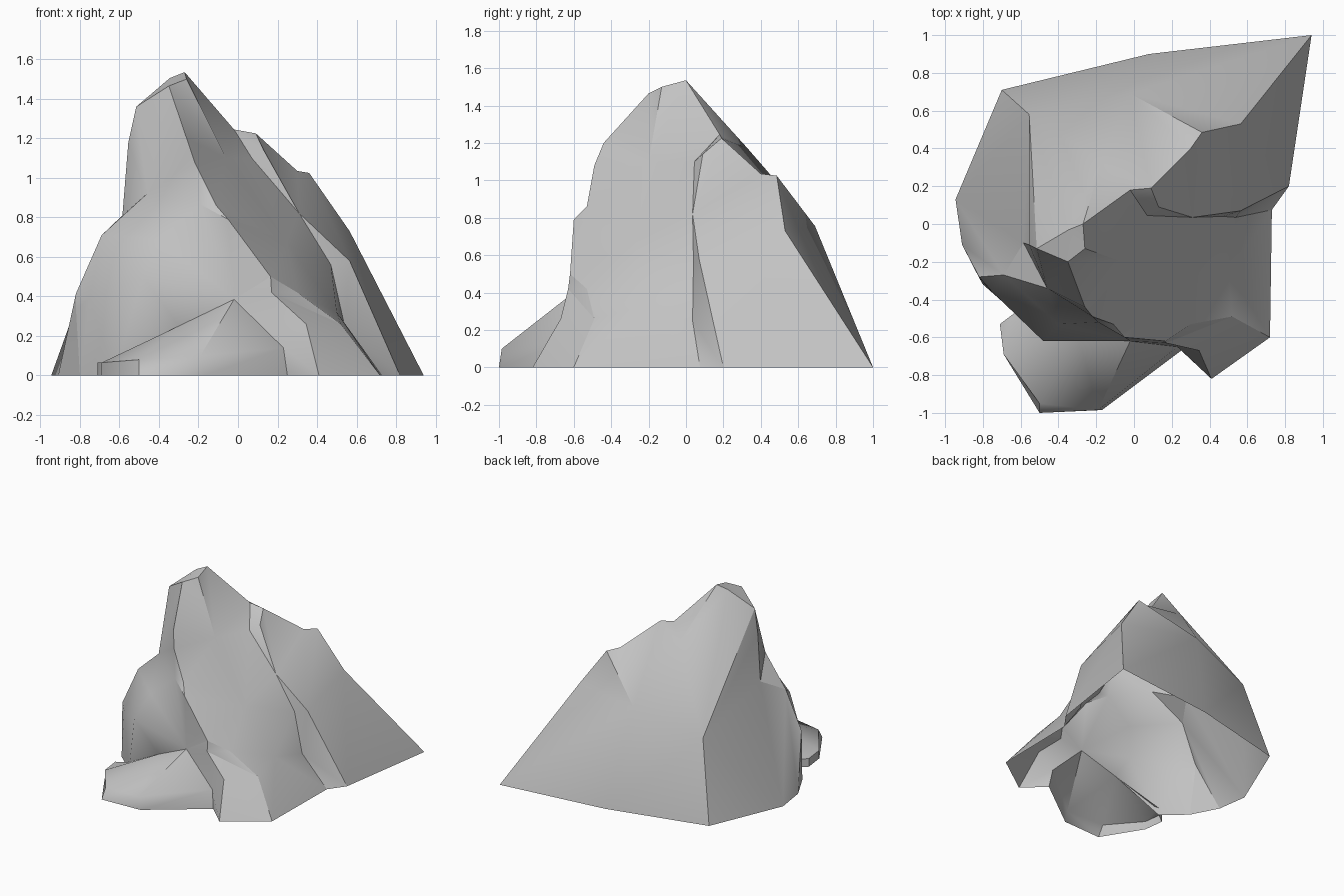
import bpy
import bmesh
import math
from mathutils import Vector

old = bpy.data.objects.get("Cube")
if old:
    bpy.data.objects.remove(old, do_unlink=True)

stone = bpy.data.materials.new("grey_stone")
stone.use_nodes = True
grey = (0.54, 0.54, 0.54, 1.0)
stone.diffuse_color = grey
shader = stone.node_tree.nodes["Principled BSDF"]
shader.inputs["Base Color"].default_value = grey
shader.inputs["Roughness"].default_value = 0.9


def facets(name, core, *polygons):
    """One rock face from polygons with shared corners, turned away from core."""
    bm = bmesh.new()
    corners = {}
    for polygon in polygons:
        for point in polygon:
            if point not in corners:
                corners[point] = bm.verts.new(point)
        bm.faces.new([corners[point] for point in polygon])
    bmesh.ops.triangulate(bm, faces=bm.faces[:])
    bmesh.ops.recalc_face_normals(bm, faces=bm.faces[:])
    outward = sum(f.normal.dot(f.calc_center_median() - Vector(core)) * f.calc_area()
                  for f in bm.faces)
    if outward < 0:
        bmesh.ops.reverse_faces(bm, faces=bm.faces[:])
    mesh = bpy.data.meshes.new(name)
    bm.to_mesh(mesh)
    bm.free()
    mesh.materials.append(stone)
    ob = bpy.data.objects.new(name, mesh)
    bpy.context.collection.objects.link(ob)
    bpy.ops.object.select_all(action='DESELECT')
    ob.select_set(True)
    bpy.context.view_layer.objects.active = ob
    bpy.ops.object.shade_smooth_by_angle(angle=math.radians(42))


def fan(hub, *rim):
    """Triangles from a hub point to every side of an open rim."""
    return [(hub, a, b) for a, b in zip(rim, rim[1:])]


heart = (-0.05, 0.0, 0.3)

# Summit
peak = (-0.27, 0, 1.535)
summit_back = (-0.345, -0.03, 1.505)
summit_left = (-0.515, -0.13, 1.36)
summit_front = (-0.35, -0.2, 1.465)
summit_right = (-0.26, -0.13, 1.5)

# Back crest and spur
saddle = (-0.02, 0.18, 1.245)
shoulder = (0.09, 0.19, 1.225)
crest_dip = (0.3, 0.4, 1.035)
crest_end = (0.36, 0.485, 1.025)
spur = (0.565, 0.53, 0.73)
tip = (0.94, 1, 0)
back_mid = (-0.17, 0.33, 1.17)
back_hollow = (-0.02, 0.69, 0.755)
back_foot = (0.08, 0.9, 0)
corner = (-0.555, 0.58, 0.61)
corner_foot = (-0.7, 0.71, 0)

# Step running down the right side
upper_a = (0.13, 0.09, 1.14)
upper_b = (0.565, 0.07, 0.58)
upper_foot = (0.82, 0.2, 0)
lower_a = (0.07, 0.045, 1.1)
lower_b = (0.31, 0.035, 0.82)
lower_c = (0.47, 0.04, 0.56)
lower_d = (0.54, 0.035, 0.25)
lower_foot = (0.73, 0.075, 0)

# Middle of the right slope
slope_high = (-0.06, -0.2, 1.1)
slope_mid = (0.25, -0.27, 0.67)
slope_low = (0.5, -0.25, 0.32)

# Left side
neck = (-0.555, -0.11, 1.18)
nook = (-0.585, -0.1, 0.81)
bulge = (-0.69, -0.27, 0.71)
lip = (-0.82, -0.28, 0.415)
notch = (-0.75, -0.36, 0.39)
under_lip = (-0.82, -0.285, 0.335)
left_foot = (-0.945, 0.13, 0)
left_toe = (-0.91, -0.11, 0)

# Front
rib_top = (-0.26, -0.44, 1.2)
rib_fork = (-0.22, -0.49, 1.08)
rib_mid = (-0.19, -0.52, 0.865)
rib_ledge = (-0.11, -0.53, 0.86)
rib_low = (-0.05, -0.6, 0.79)
rib_end = (0.165, -0.62, 0.5)
cheek = (-0.46, -0.34, 0.92)
brow = (-0.4, -0.53, 0.69)
chin = (-0.48, -0.62, 0.5)
front_toe = (-0.8, -0.32, 0)
front_foot = (-0.63, -0.47, 0)

# Boulders at the foot
knob = (-0.02, -0.62, 0.385)
knob_back = (-0.3, -0.57, 0.25)
slab_back = (-0.63, -0.47, 0.06)
slab_left = (-0.71, -0.53, 0.065)
slab_side = (-0.69, -0.69, 0.065)
slab_front = (-0.5, -0.95, 0.08)
slab_right = (-0.19, -0.985, 0.1)
gully = (0.23, -0.65, 0.14)
gully_foot = (0.25, -0.67, 0)
block_top = (0.345, -0.67, 0.26)
block_back = (0.17, -0.63, 0.42)
block_foot = (0.41, -0.82, 0)
block_ridge = (0.3, -0.53, 0.42)
block_low = (0.52, -0.49, 0.26)
right_foot = (0.72, -0.6, 0)

facets("summit_cap", heart,
       (peak, summit_back, summit_left, summit_front, summit_right))

facets("back_slope", heart,
       (summit_back, summit_left, corner),
       (corner, corner_foot, back_foot),
       (corner, back_foot, back_hollow),
       (back_hollow, back_foot, tip),
       (back_hollow, tip, spur),
       (back_hollow, spur, crest_end),
       (back_hollow, crest_end, crest_dip, shoulder),
       *fan(back_mid, back_hollow, shoulder, saddle, peak, summit_back,
            corner, back_hollow))

facets("spur_face", heart,
       (shoulder, upper_a, lower_b, upper_b, crest_end, crest_dip),
       (upper_b, spur, crest_end),
       (upper_b, upper_foot, tip, spur))

facets("side_step", heart,
       (saddle, shoulder, upper_a, lower_a),
       (lower_a, upper_a, lower_b),
       (lower_b, upper_b, lower_c),
       (lower_c, upper_b, lower_d),
       (lower_d, upper_b, upper_foot, lower_foot))

facets("right_slope", heart,
       *fan(slope_high, slope_mid, rib_ledge, rib_fork, rib_top, summit_front,
            summit_right, peak, saddle, lower_a, slope_mid),
       *fan(slope_mid, lower_a, lower_b, lower_c, slope_low, block_ridge,
            rib_end, rib_low, rib_ledge),
       *fan(slope_low, lower_c, lower_d, lower_foot, right_foot, block_low,
            block_ridge))

facets("left_face", heart,
       (corner, corner_foot, left_foot),
       (corner, left_foot, nook),
       (corner, nook, neck),
       (corner, neck, summit_left),
       (nook, left_foot, bulge),
       (bulge, left_foot, left_toe),
       (bulge, left_toe, lip),
       (lip, left_toe, under_lip),
       (under_lip, left_toe, front_toe))

facets("front_face", heart,
       *fan(cheek, rib_mid, rib_fork, rib_top, summit_front, summit_left,
            neck, nook, bulge, brow, rib_mid),
       (rib_fork, rib_mid, rib_ledge),
       (rib_mid, rib_low, rib_ledge),
       *fan(knob, rib_end, rib_low, rib_mid, brow, chin, knob_back),
       *fan(bulge, lip, notch, chin, brow),
       (lip, under_lip, notch),
       (notch, under_lip, front_toe),
       *fan(front_foot, front_toe, notch, chin, knob_back))


def ground(point, dx=0, dy=0):
    return (point[0] + dx, point[1] + dy, 0)


# Flat boulder: top, then a skirt around its rim
rim = [slab_back, slab_left, slab_side, slab_front, slab_right]
feet = [ground(p) for p in rim[:3]]
feet += [ground(slab_front, dy=-0.05), ground(slab_right, dx=0.02)]
skirt = [(rim[i], rim[i + 1], feet[i + 1], feet[i]) for i in range(len(rim) - 1)]
facets("front_boulder", (-0.25, -0.7, 0),
       (knob, knob_back, slab_right),
       (knob_back, slab_back, slab_left, slab_side),
       (knob_back, slab_side, slab_front, slab_right),
       (knob, slab_right, gully),
       (slab_right, feet[-1], gully_foot, gully),
       *skirt)

facets("side_boulder", (0.3, -0.5, 0),
       (knob, gully, block_top, block_back),
       (knob, block_back, rib_end),
       (gully, gully_foot, block_foot, block_top),
       (block_top, block_foot, right_foot),
       (block_top, right_foot, block_low),
       (block_top, block_low, block_back))

facets("side_boulder_ledge", (0.3, -0.5, 0),
       (block_back, block_low, block_ridge),
       (block_back, block_ridge, rib_end))
